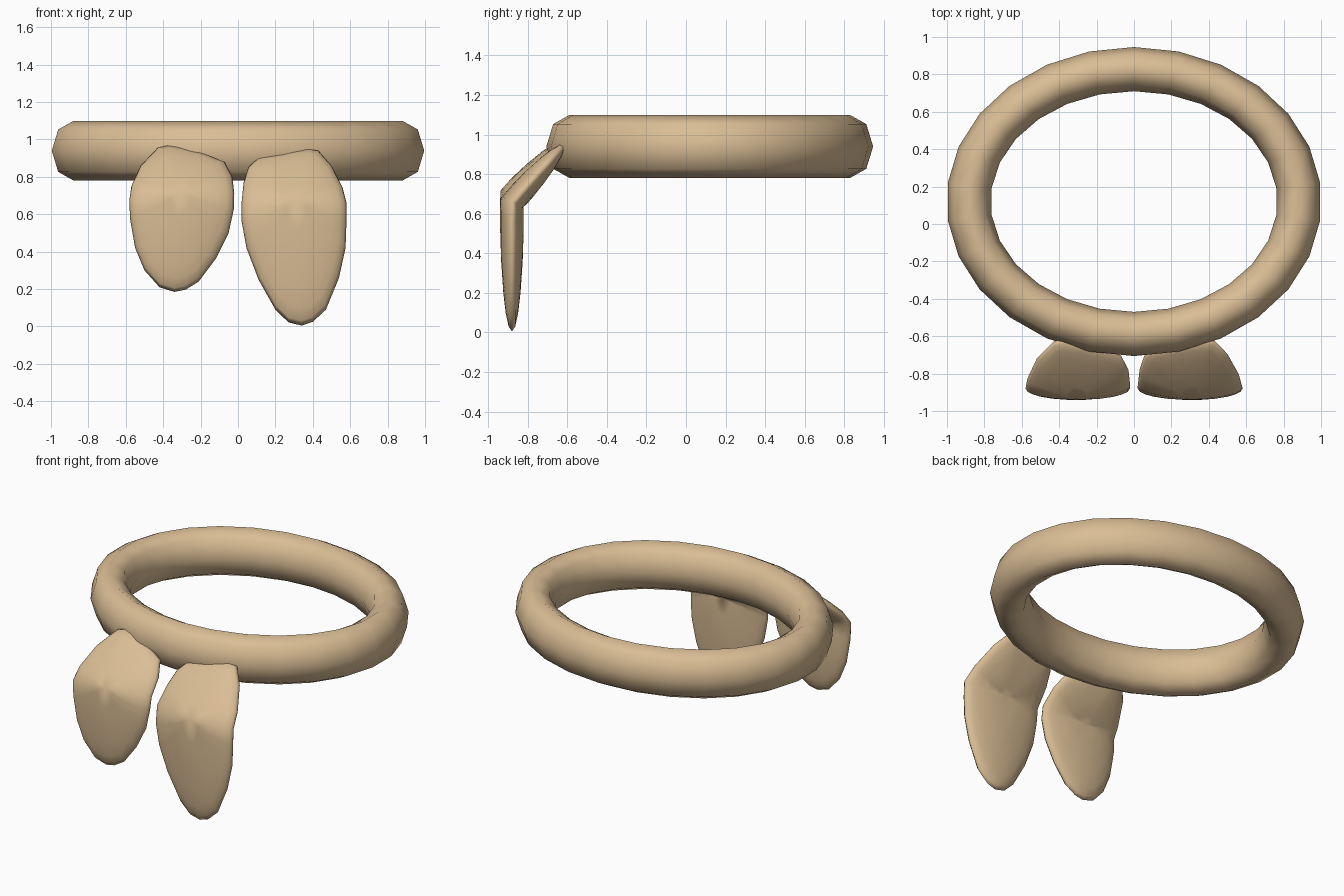
import bpy, bmesh, math

if "Cube" in bpy.data.objects:
    bpy.data.objects.remove(bpy.data.objects["Cube"])

tan = bpy.data.materials.new("warm tan")
tan.diffuse_color = (0.70, 0.51, 0.30, 1)
tan.use_nodes = True
tan.node_tree.nodes["Principled BSDF"].inputs["Base Color"].default_value = tan.diffuse_color


def finish(name, bm):
    bmesh.ops.recalc_face_normals(bm, faces=bm.faces)
    for f in bm.faces:
        f.smooth = True
    mesh = bpy.data.meshes.new(name)
    bm.to_mesh(mesh)
    bm.free()
    mesh.materials.append(tan)
    bpy.context.collection.objects.link(bpy.data.objects.new(name, mesh))


def bridge(bm, a, b):
    n = len(a)
    for i in range(n):
        j = (i + 1) % n
        bm.faces.new((a[i], a[j], b[j], b[i]))


# Oval band: eight-sided tube swept round an ellipse
bm = bmesh.new()
SEG, SIDES, TUBE = 26, 8, 0.118
rings = []
for i in range(SEG):
    a = math.tau * i / SEG
    ring = []
    for k in range(SIDES):
        b = math.tau * k / SIDES
        off = TUBE * math.cos(b)
        ring.append(bm.verts.new(((0.885 + off) * math.sin(a),
                                  0.12 + (0.708 + off) * math.cos(a),
                                  0.94 + 0.16 * math.sin(b))))
    rings.append(ring)
for i in range(SEG):
    bridge(bm, rings[i], rings[(i + 1) % SEG])
finish("oval_band", bm)


# Flap: a lens-shaped leaf, vertical below the bend and leaning back above it
def flap(name, outline, cx, bend, slope):
    bm = bmesh.new()
    lean = math.atan(slope)

    def point(s, side, x, z):
        x, z = cx + (x - cx) * s, bend + (z - bend) * s
        half = side * 0.061 * math.sqrt(max(0, 1 - s * s))
        w = min(1, max(0, (z - bend) / 0.08 + 0.5))
        y = -0.88 + max(0, z - bend) * slope
        return bm.verts.new((x, y - half * math.cos(lean * w),
                             z + half * math.sin(lean * w)))

    rim = [point(1, 0, *p) for p in outline]
    for side in (1, -1):
        prev = rim
        for s in (0.96, 0.86, 0.7, 0.45, 0.2):
            ring = [point(s, side, *p) for p in outline]
            bridge(bm, prev, ring)
            prev = ring
        tip = point(0, side, cx, bend)
        for i in range(len(prev)):
            bm.faces.new((prev[i], prev[(i + 1) % len(prev)], tip))
    finish(name, bm)


flap("long_flap", [
    (0.43, 0.94), (0.50, 0.86), (0.56, 0.74), (0.58, 0.66), (0.58, 0.56),
    (0.575, 0.42), (0.54, 0.26), (0.47, 0.09), (0.40, 0.025), (0.34, 0.005),
    (0.27, 0.022), (0.20, 0.09), (0.11, 0.25), (0.045, 0.42), (0.02, 0.56),
    (0.02, 0.67), (0.03, 0.77), (0.055, 0.85), (0.10, 0.895), (0.20, 0.92),
    (0.30, 0.94), (0.38, 0.948)], 0.31, 0.655, 0.9)

flap("short_flap", [
    (-0.43, 0.955), (-0.52, 0.86), (-0.57, 0.75), (-0.58, 0.68), (-0.578, 0.58),
    (-0.55, 0.42), (-0.50, 0.30), (-0.42, 0.21), (-0.34, 0.185), (-0.28, 0.197),
    (-0.21, 0.24), (-0.12, 0.36), (-0.05, 0.50), (-0.022, 0.63), (-0.02, 0.71),
    (-0.03, 0.80), (-0.07, 0.878), (-0.20, 0.93), (-0.30, 0.955),
    (-0.38, 0.966)], -0.31, 0.695, 0.97)
